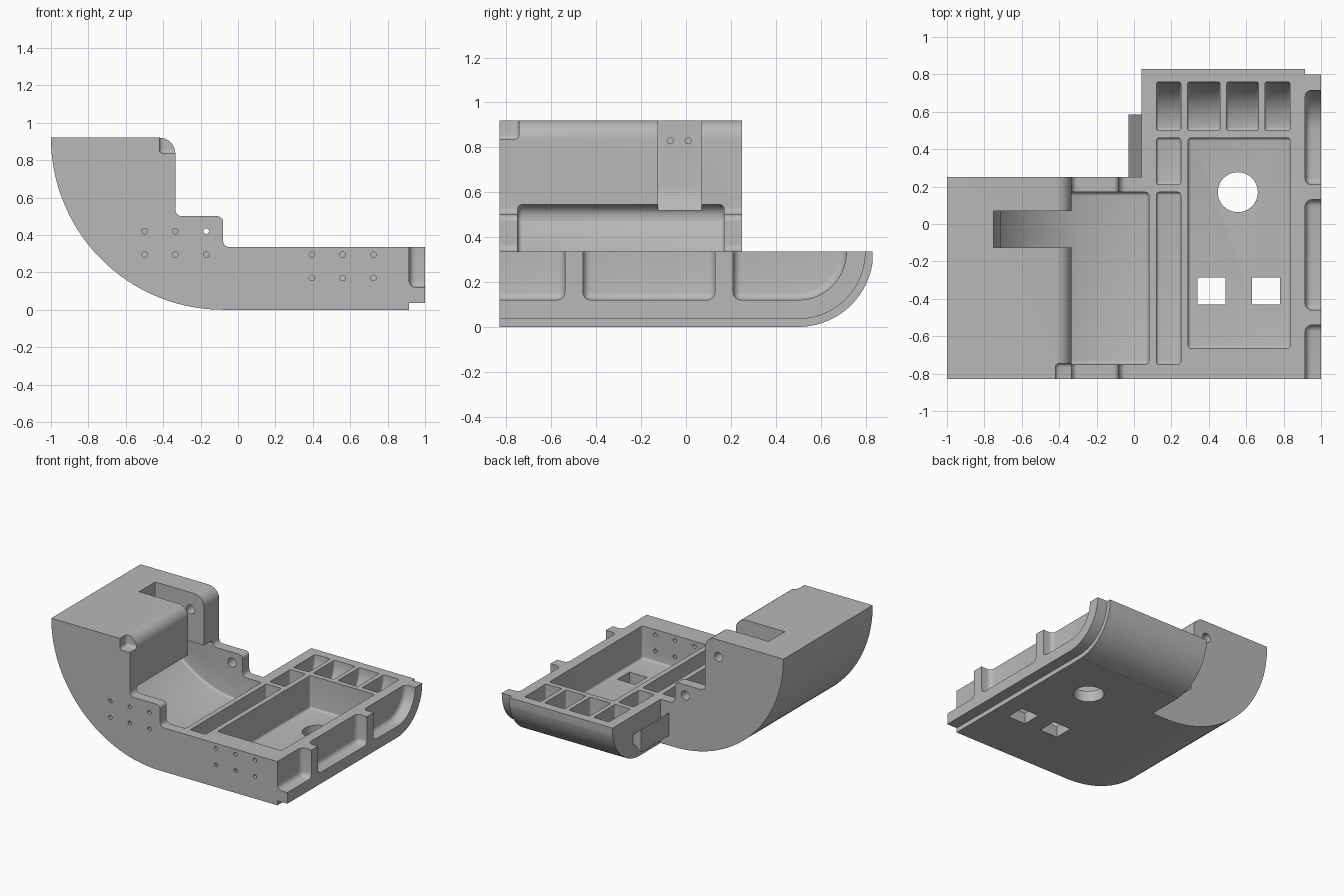
import bpy, bmesh
from math import cos, sin, radians, sqrt, atan2, degrees
from mathutils import Vector

cube = bpy.data.objects.get("Cube")
if cube:
    bpy.data.objects.remove(cube)

grey = bpy.data.materials.new("plain grey")
grey.use_nodes = True
tone = (0.48, 0.48, 0.48, 1)
grey.diffuse_color = tone
grey.node_tree.nodes["Principled BSDF"].inputs["Base Color"].default_value = tone


def arc(cx, cz, r, a0, a1, n=8):
    """Points on an arc, angles in degrees."""
    return [(cx + r * cos(radians(a0 + (a1 - a0) * i / n)),
             cz + r * sin(radians(a0 + (a1 - a0) * i / n))) for i in range(n + 1)]


def extrude(name, pts, axis, lo, hi, bevel=0):
    """Extrude a closed outline along x, y or z; optionally round its sharp edges."""
    place = {"x": lambda p, d: (d, p[0], p[1]),
             "y": lambda p, d: (p[0], d, p[1]),
             "z": lambda p, d: (p[0], p[1], d)}[axis]
    bm = bmesh.new()
    low = [bm.verts.new(place(p, lo)) for p in pts]
    high = [bm.verts.new(place(p, hi)) for p in pts]
    bm.faces.new(low[::-1])
    bm.faces.new(high)
    for i in range(len(pts)):
        bm.faces.new((low[i - 1], low[i], high[i], high[i - 1]))
    bm.normal_update()
    bmesh.ops.recalc_face_normals(bm, faces=bm.faces[:])
    bm.normal_update()
    if bevel:
        sharp = [e for e in bm.edges if e.calc_face_angle(0) > radians(40)]
        bmesh.ops.bevel(bm, geom=sharp, offset=bevel, segments=4, profile=0.5,
                        affect="EDGES", clamp_overlap=True)
    mesh = bpy.data.meshes.new(name)
    bm.to_mesh(mesh)
    bm.free()
    mesh.materials.append(grey)
    ob = bpy.data.objects.new(name, mesh)
    bpy.context.collection.objects.link(ob)
    return ob


def cut(pts, axis, lo, hi, bevel=0):
    """Subtract an extruded outline from the body."""
    cutter = extrude("cutter", pts, axis, lo, hi, bevel)
    cutter.hide_render = True
    mod = body.modifiers.new("cut", "BOOLEAN")
    mod.operation, mod.solver, mod.object = "DIFFERENCE", "MANIFOLD", cutter
    bpy.ops.object.modifier_apply(modifier=mod.name)
    bpy.data.objects.remove(cutter)


def cut_box(x0, x1, y0, y1, z0, z1, bevel=0):
    cut([(x0, y0), (x1, y0), (x1, y1), (x0, y1)], "z", z0, z1, bevel)


def cut_hole(a, b, r, axis, lo, hi, n=20):
    cut(arc(a, b, r, 0, 360, n)[:-1], axis, lo, hi)


TOP, FRONT, BACK, MID = 0.335, -0.83, 0.83, 0.25

# Body: stepped side outline with a round belly
outline = (arc(-0.08, 0.92, 0.92, 180, 270, 40) + [(1, 0), (1, TOP)]
           + arc(-0.045, 0.37, 0.035, 270, 180)
           + arc(-0.11, 0.47, 0.03, 0, 90)
           + arc(-0.3, 0.535, 0.035, 270, 180)
           + arc(-0.42, 0.835, 0.085, 0, 90))
body = extrude("body", outline, "y", FRONT, BACK)
bpy.context.view_layer.objects.active = body
body.select_set(True)

# Rear corner cut-out, rounded rear underside and raised lip along the left side
cut_box(-1.3, 0.04, MID, 1.2, -0.2, 1.2)
cut(arc(0.5, TOP, 0.335, -90, 0, 24)[1:] + [(0.83, 0.6), (1.1, 0.6), (1.1, -0.2), (0.56, -0.2)],
    "x", 0.03, 1.2)
cut([(-1, 0.035)] + arc(0.5, TOP, 0.3, -90, 0, 24) + [(0.8, 0.6), (1.1, 0.6), (1.1, -0.2), (-1, -0.2)],
    "x", 0.915, 1.2)

# Curved channel, undercutting the tall block
R = 0.78
start = degrees(atan2(-sqrt(R * R - 0.16 ** 2), 0.16))
cut(arc(-0.08, 0.92, R, start, -145, 28)
    + arc(-0.665, 0.49, 0.055, 180, 90, 6)
    + [(-0.32, 0.545), (-0.32, 1.1), (0.08, 1.1)],
    "y", -0.75, 0.17, 0.02)

# Slot through the tall block down to the channel
cut([(-0.75, 1.1), (-0.75, 0.62), (-0.74, 0.56), (-0.7, 0.5), (-0.25, 0.5), (-0.25, 1.1)],
    "y", -0.125, 0.07)

# Corner notch
cut_box(-0.42, -0.2, -1, -0.745, 0.835, 1.1, 0.02)

# Deck trays
cut_box(0.12, 0.25, -0.75, 0.17, 0.1, 0.6, 0.015)
cut_box(0.12, 0.25, 0.21, 0.46, 0.1, 0.6, 0.015)
cut_box(0.29, 0.835, -0.665, 0.46, 0.085, 0.6, 0.015)

# Rear bins with curved floors
bin_side = arc(0.5, TOP, 0.26, -90, 0, 14) + [(0.76, 0.6), (0.5, 0.6)]
for x0, x1 in ((0.12, 0.25), (0.285, 0.46), (0.495, 0.665), (0.7, 0.835)):
    cut(bin_side, "x", x0, x1, 0.012)

# Side recesses between ribs
cut_box(0.915, 1.2, -1.1, -0.54, 0.12, 0.6, 0.035)
cut_box(0.915, 1.2, -0.46, 0.13, 0.12, 0.6, 0.035)
cut([(0.21, 0.12)] + arc(0.5, TOP, 0.215, -90, 0, 14) + [(0.715, 0.6), (0.21, 0.6)],
    "x", 0.915, 1.2, 0.035)

# Floor openings
cut_hole(0.555, 0.17, 0.107, "z", -0.2, 0.2, 40)
for x in (0.34, 0.63):
    cut_box(x, x + 0.15, -0.43, -0.285, -0.2, 0.2)

# Screw holes
for i in range(3):
    for j in range(2):
        cut_hole(-0.5 + 0.165 * i, 0.295 + 0.125 * j, 0.015, "y", -1, -0.72, 12)
        cut_hole(0.395 + 0.165 * i, 0.17 + 0.125 * j, 0.015, "y", -1, -0.62, 12)
for y in (-0.07, 0.01):
    cut_hole(y, 0.83, 0.014, "x", -0.86, -0.7, 12)

# Rear bolt holes
cut_hole(-0.17, 0.42, 0.035, "y", 0.1, 0.4)
cut_hole(-0.45, 0.79, 0.035, "y", 0.0, 0.4)

# Smooth curves, crisp edges
bpy.ops.object.shade_smooth_by_angle(angle=radians(30))

# Dovetail key on the rear right flank
extrude("dovetail_key", [(0.06, 0.14), (0.04, 0.13), (-0.03, 0.075), (-0.03, 0.25), (0.04, 0.19), (0.06, 0.18)],
        "y", 0.24, 0.585)
